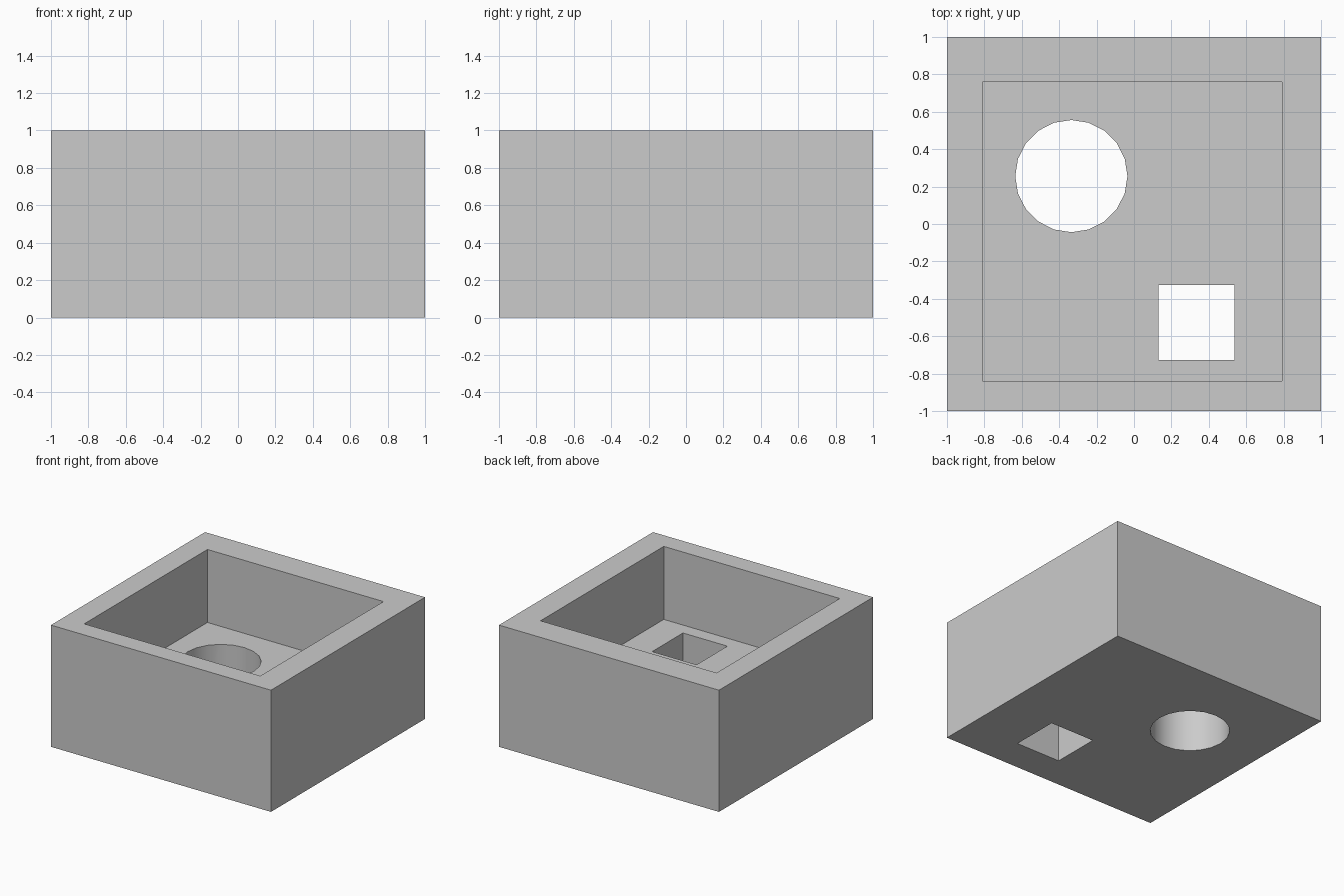
import bpy
import math

old = bpy.data.objects.get("Cube")
if old:
    bpy.data.objects.remove(old, do_unlink=True)

# Single grey colour
GREY = (0.6, 0.6, 0.6, 1.0)
grey = bpy.data.materials.new("plain_grey")
grey.use_nodes = True
grey.diffuse_color = GREY
grey.node_tree.nodes["Principled BSDF"].inputs["Base Color"].default_value = GREY


def finish(name):
    obj = bpy.context.object
    obj.name = name
    obj.data.materials.append(grey)
    return obj


def box(name, center, size):
    bpy.ops.mesh.primitive_cube_add(size=1, location=center)
    obj = finish(name)
    obj.scale = size
    bpy.ops.object.transform_apply(location=False, rotation=False, scale=True)
    return obj


# Outer block
block = box("open_box", (0, 0, 0.5), (2, 2, 1))

# Pocket from the top, square hole and round hole through the floor
pocket = box("pocket_cutter", (-0.01, -0.04, 0.9), (1.6, 1.6, 1.0))
square = box("square_hole_cutter", (0.334, -0.526, 0.2), (0.404, 0.4, 1.0))
bpy.ops.mesh.primitive_cylinder_add(vertices=20, radius=0.3, depth=1.0,
                                    location=(-0.335, 0.256, 0.2))
round_hole = finish("round_hole_cutter")

# Cut each shape, then drop the cutter
bpy.ops.object.select_all(action="DESELECT")
block.select_set(True)
bpy.context.view_layer.objects.active = block
for cutter in (pocket, square, round_hole):
    cutter.hide_render = True
    mod = block.modifiers.new(cutter.name, "BOOLEAN")
    mod.operation = "DIFFERENCE"
    mod.solver = "EXACT"
    mod.object = cutter
    bpy.ops.object.modifier_apply(modifier=mod.name)
    bpy.data.objects.remove(cutter, do_unlink=True)

# One clean material slot, round wall smooth and corners sharp
block.data.materials.clear()
block.data.materials.append(grey)
for poly in block.data.polygons:
    poly.material_index = 0
bpy.ops.object.shade_smooth_by_angle(angle=math.radians(30))
